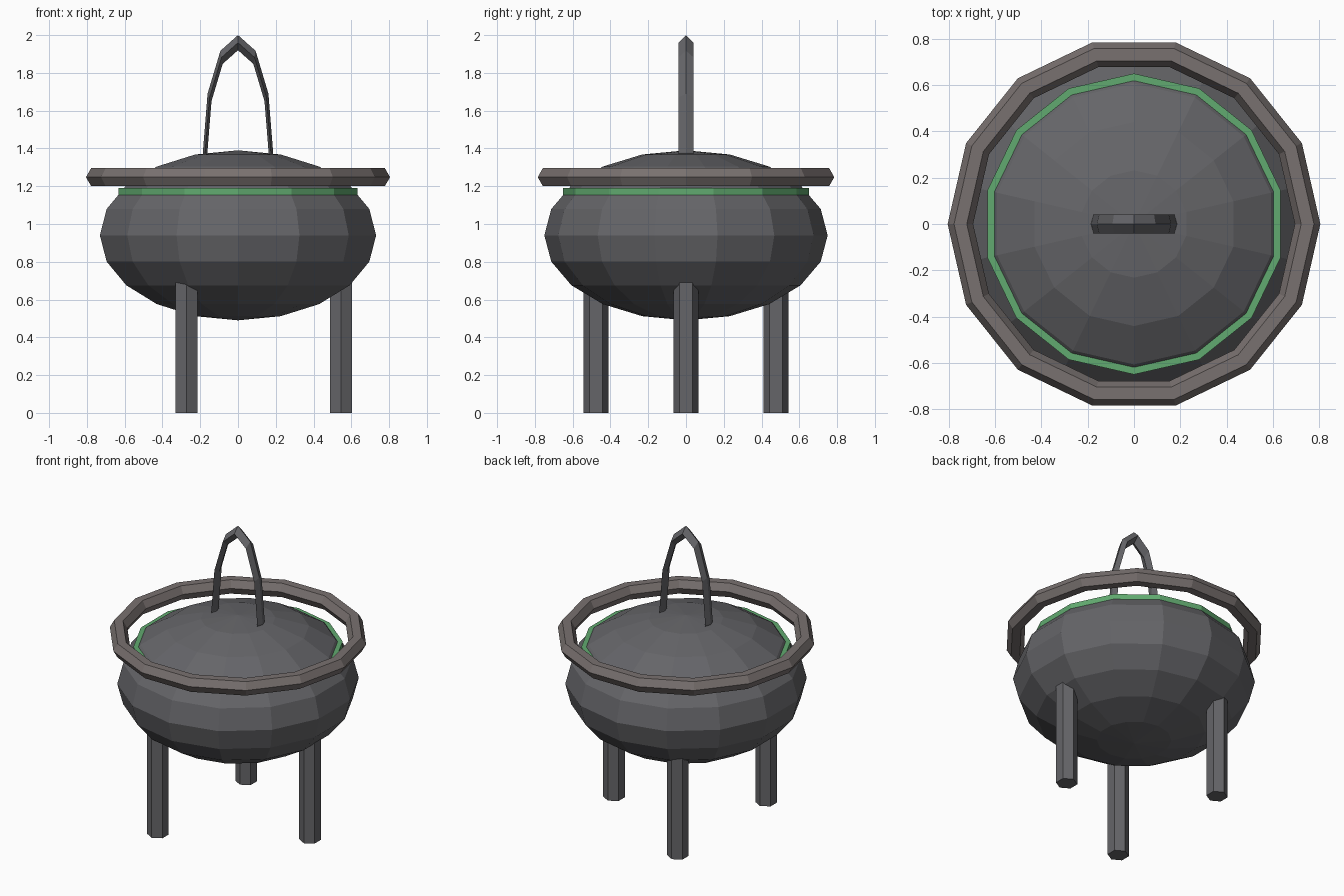
import bpy
from math import cos, sin, pi, radians

if "Cube" in bpy.data.objects:
    bpy.data.objects.remove(bpy.data.objects["Cube"])


def material(name, rgb):
    m = bpy.data.materials.new(name)
    m.diffuse_color = (*rgb, 1)
    m.use_nodes = True
    m.node_tree.nodes["Principled BSDF"].inputs["Base Color"].default_value = m.diffuse_color
    return m


iron = material("dark_iron", (0.13, 0.13, 0.14))
rim_metal = material("warm_iron", (0.19, 0.165, 0.16))
green = material("green_brew", (0.12, 0.40, 0.16))


def finish(name, mat):
    ob = bpy.context.object
    ob.name = name
    ob.data.materials.append(mat)
    return ob


def cylinder(name, mat, sides, radius, z0, z1, x=0, y=0):
    bpy.ops.mesh.primitive_cylinder_add(
        vertices=sides, radius=radius, depth=z1 - z0, location=(x, y, (z0 + z1) / 2))
    return finish(name, mat)


# Pot body with domed top: a flattened low-poly sphere
bpy.ops.mesh.primitive_uv_sphere_add(segments=14, ring_count=10, radius=0.75, location=(0, 0, 0.94))
pot = finish("pot_body", iron)
pot.scale.z = 0.45 / 0.75

# Green band of brew around the shoulder
cylinder("green_brew", green, 14, 0.65, 1.145, 1.19)

# Wide floating rim
bpy.ops.mesh.primitive_torus_add(
    major_segments=14, minor_segments=6, major_radius=0.75, minor_radius=0.055, location=(0, 0, 1.248))
finish("rim", rim_metal)

# Tall narrow handle: upright squeezed ring, lower half hidden in the pot
bpy.ops.mesh.primitive_torus_add(
    major_segments=12, minor_segments=4, major_radius=0.58, minor_radius=0.04,
    location=(0, 0, 1.38), rotation=(radians(90), 0, 0))
handle = finish("handle", iron)
handle.scale.x = 0.3

# Three six-sided legs
for i in range(3):
    a = i * 2 * pi / 3
    cylinder(f"leg_{i + 1}", iron, 6, 0.067, 0, 0.7, 0.545 * cos(a), 0.55 * sin(a))
